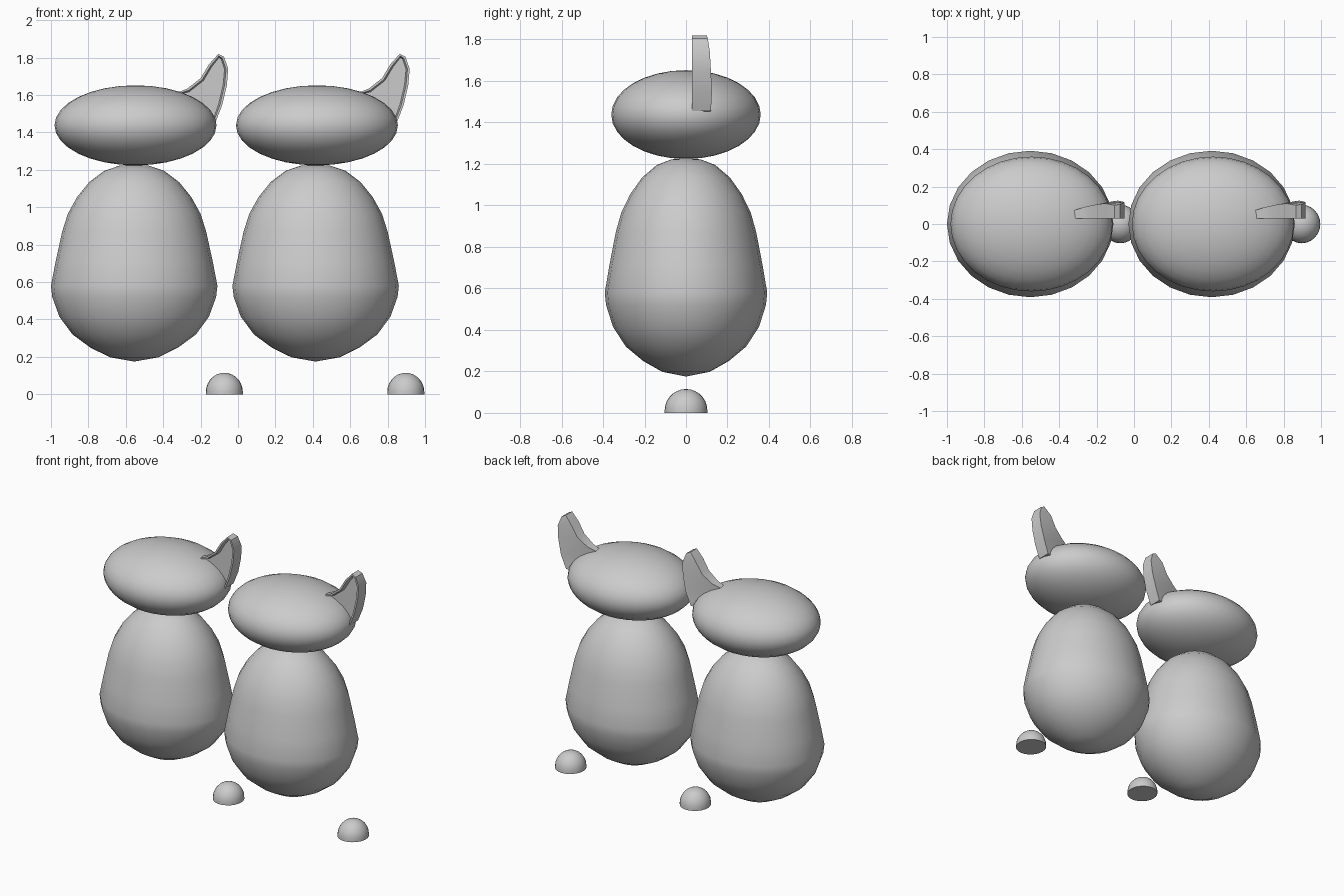
import bpy, bmesh, math

if "Cube" in bpy.data.objects:
    bpy.data.objects.remove(bpy.data.objects["Cube"])

grey = bpy.data.materials.new("light grey")
grey.diffuse_color = (0.6, 0.6, 0.6, 1)
grey.use_nodes = True
grey.node_tree.nodes["Principled BSDF"].inputs["Base Color"].default_value = grey.diffuse_color


def finish(name, bm, angle):
    bmesh.ops.recalc_face_normals(bm, faces=bm.faces)
    mesh = bpy.data.meshes.new(name)
    bm.to_mesh(mesh)
    bm.free()
    mesh.materials.append(grey)
    ob = bpy.data.objects.new(name, mesh)
    bpy.context.collection.objects.link(ob)
    bpy.ops.object.select_all(action='DESELECT')
    ob.select_set(True)
    bpy.context.view_layer.objects.active = ob
    bpy.ops.object.shade_smooth_by_angle(angle=math.radians(angle))


def lathe(name, profile, centre_x, y_scale, cap=False, steps=24):
    """Spin (radius, z) points round a vertical axis, squashed in y."""
    bm = bmesh.new()
    verts = [bm.verts.new((r, 0, z)) for r, z in profile]
    edges = [bm.edges.new(p) for p in zip(verts, verts[1:])]
    bmesh.ops.spin(bm, geom=verts + edges, cent=(0, 0, 0), axis=(0, 0, 1),
                   angle=math.tau, steps=steps)
    bmesh.ops.remove_doubles(bm, verts=bm.verts, dist=0.0005)
    if cap:
        bmesh.ops.holes_fill(bm, edges=[e for e in bm.edges if e.is_boundary])
    for v in bm.verts:
        v.co.x += centre_x
        v.co.y *= y_scale
    finish(name, bm, 45)


def ear(name, dx):
    # outline: x, z, thickness of the cupped shell
    outline = [(-0.33, 1.61, 0.04), (-0.27, 1.635, 0.06), (-0.20, 1.69, 0.075),
               (-0.155, 1.765, 0.08), (-0.105, 1.82, 0.07), (-0.075, 1.805, 0.075),
               (-0.052, 1.74, 0.085), (-0.06, 1.65, 0.09), (-0.085, 1.545, 0.095),
               (-0.12, 1.455, 0.09), (-0.18, 1.45, 0.08), (-0.28, 1.54, 0.05)]
    bm = bmesh.new()
    front = [bm.verts.new((x + dx, 0.03, z)) for x, z, t in outline]
    back = [bm.verts.new((x + dx, 0.03 + t, z)) for x, z, t in outline]
    n = len(outline)
    for i in range(n):
        j = (i + 1) % n
        bm.faces.new((front[i], front[j], back[j], back[i]))
    face = bm.faces.new(front)
    rear = bm.faces.new(back)
    bmesh.ops.recalc_face_normals(bm, faces=bm.faces)
    # thin rim and recessed inner ear
    bmesh.ops.inset_region(bm, faces=[face], thickness=0.012)
    bmesh.ops.inset_region(bm, faces=[face], thickness=0.008, depth=-0.03)
    bmesh.ops.triangulate(bm, faces=[rear])
    finish(name, bm, 35)


body = [(0, 0.175), (0.13, 0.198), (0.235, 0.25), (0.33, 0.32), (0.40, 0.415),
        (0.438, 0.52), (0.445, 0.58), (0.42, 0.71), (0.385, 0.87), (0.355, 0.965),
        (0.305, 1.055), (0.24, 1.135), (0.16, 1.195), (0.08, 1.222), (0, 1.228)]
head = [(0.433 * math.sin(a), 1.438 - 0.214 * math.cos(a))
        for a in (math.pi * i / 16 for i in range(17))]
head[0], head[-1] = (0, head[0][1]), (0, head[-1][1])
foot = [(0.099, 0), (0.099, 0.012)] + [
    (0.099 * math.cos(a), 0.012 + 0.103 * math.sin(a))
    for a in (math.pi / 2 * i / 7 for i in range(1, 7))] + [(0, 0.115)]

# two matching figures side by side
for side, dx in (("left", 0.0), ("right", 0.97)):
    lathe(side + "_body", body, -0.555 + dx, 0.88)
    lathe(side + "_head", head, -0.548 + dx, 0.832, steps=32)
    lathe(side + "_foot", foot, -0.073 + dx, 1.04, cap=True)
    ear(side + "_ear", dx)
